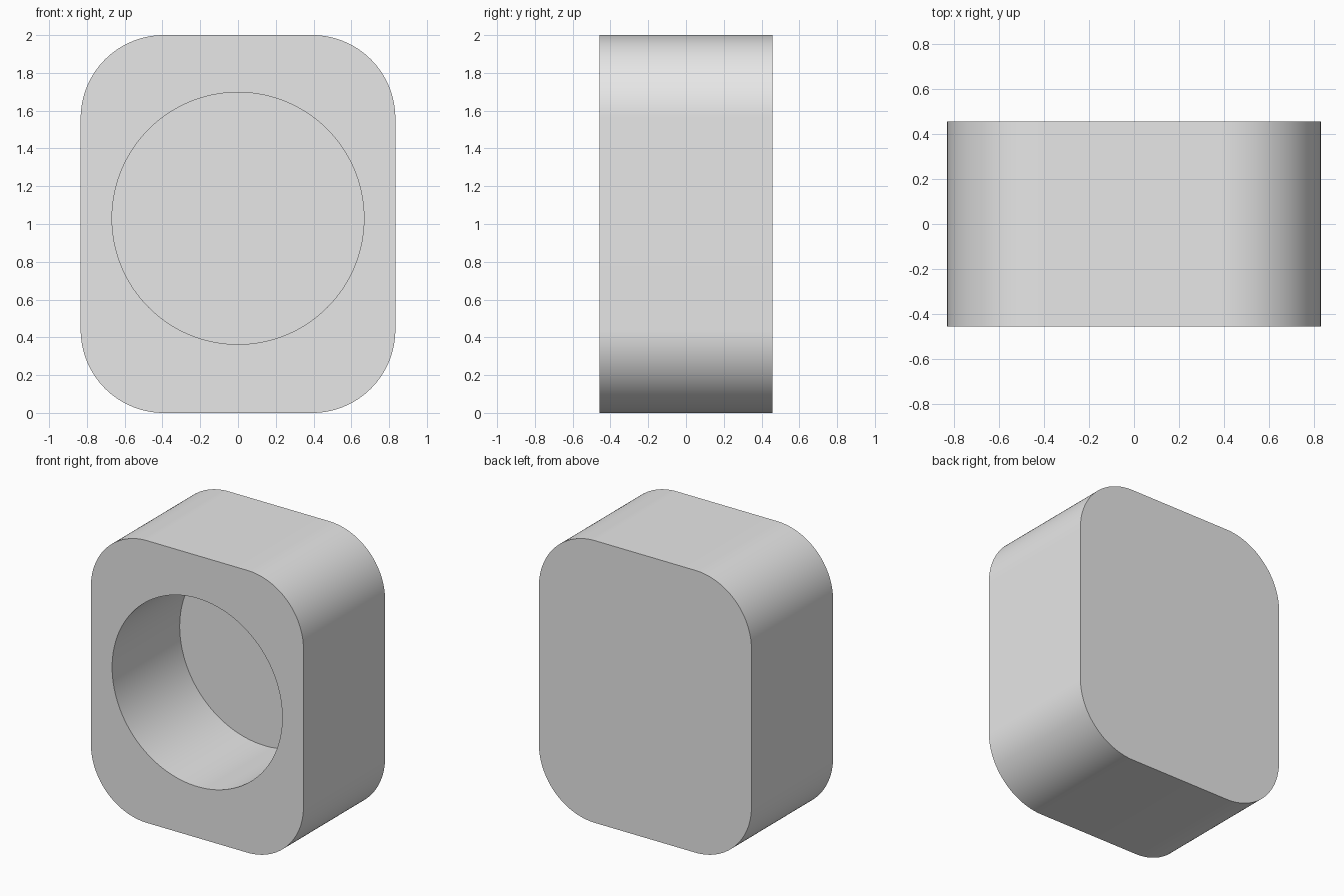
import bpy, bmesh, math

if "Cube" in bpy.data.objects:
    bpy.data.objects.remove(bpy.data.objects["Cube"])

HW, HD, H, R = 0.833, 0.457, 2.0, 0.44      # half width, half depth, height, corner radius
HOLE_R, HOLE_Z, FLOOR_Y = 0.667, 1.03, 0.30  # blind round recess
SEG = 32                                     # segments per rounded corner
N = 4 * (SEG + 1)


def rounded_outline():
    pts = []
    for c, (sx, sz) in enumerate([(1, 1), (-1, 1), (-1, -1), (1, -1)]):
        for k in range(SEG + 1):
            a = math.pi / 2 * (c + k / SEG)
            pts.append((sx * (HW - R) + R * math.cos(a),
                        H / 2 + sz * (H / 2 - R) + R * math.sin(a)))
    return pts


def circle_outline():
    angles = [2 * math.pi * (i + 0.5) / N for i in range(N)]
    return [(HOLE_R * math.cos(a), HOLE_Z + HOLE_R * math.sin(a)) for a in angles]


bm = bmesh.new()


def ring(pts, y):
    return [bm.verts.new((x, y, z)) for x, z in pts]


# Rings from the back face, round the front rim, to the recess floor
outer, hole = rounded_outline(), circle_outline()
rings = [ring(outer, HD), ring(outer, -HD), ring(hole, -HD), ring(hole, FLOOR_Y)]
for a, b in zip(rings, rings[1:]):
    for i in range(N):
        j = (i + 1) % N
        bm.faces.new((a[i], a[j], b[j], b[i]))
bm.faces.new(rings[0])
bm.faces.new(rings[-1])
bmesh.ops.recalc_face_normals(bm, faces=bm.faces)

mesh = bpy.data.meshes.new("recessed_block")
bm.to_mesh(mesh)
bm.free()
block = bpy.data.objects.new("recessed_block", mesh)
bpy.context.collection.objects.link(block)

# Plain light grey
grey = bpy.data.materials.new("light_grey")
grey.diffuse_color = (0.8, 0.8, 0.8, 1)
grey.use_nodes = True
grey.node_tree.nodes["Principled BSDF"].inputs["Base Color"].default_value = grey.diffuse_color
mesh.materials.append(grey)

bpy.context.view_layer.objects.active = block
block.select_set(True)
bpy.ops.object.shade_smooth_by_angle(angle=math.radians(30))
